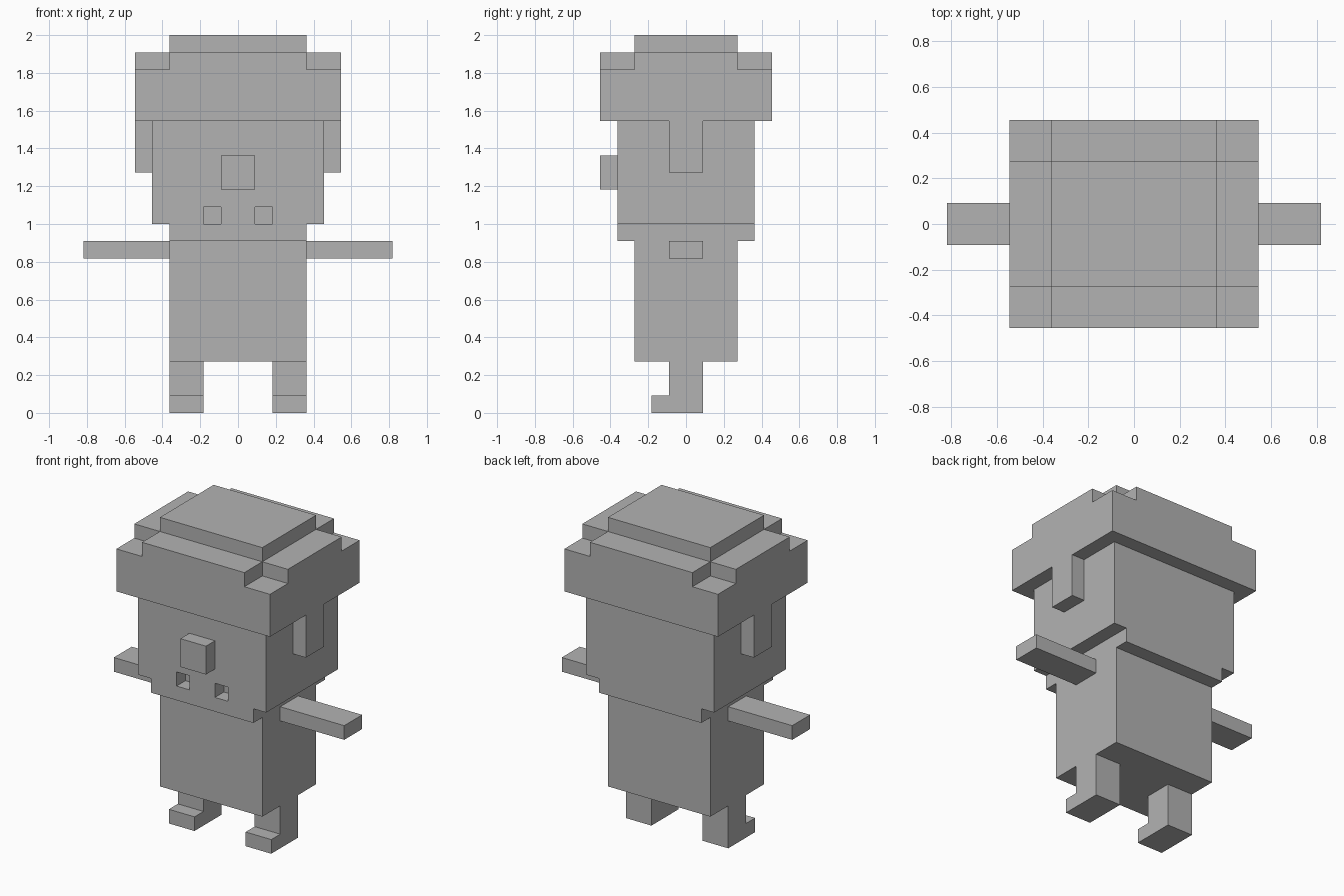
import bpy, bmesh

if "Cube" in bpy.data.objects:
    bpy.data.objects.remove(bpy.data.objects["Cube"])

U = 1 / 11  # one block: the figure is 22 blocks tall

grey = bpy.data.materials.new("plain grey")
grey.diffuse_color = (0.45, 0.45, 0.45, 1)
grey.use_nodes = True
grey.node_tree.nodes["Principled BSDF"].inputs["Base Color"].default_value = grey.diffuse_color


def finish(name, bm):
    """Scale block units to model units and make an object."""
    bmesh.ops.recalc_face_normals(bm, faces=bm.faces)
    bmesh.ops.scale(bm, vec=(U, U, U), verts=bm.verts)
    mesh = bpy.data.meshes.new(name)
    bm.to_mesh(mesh)
    bm.free()
    mesh.materials.append(grey)
    obj = bpy.data.objects.new(name, mesh)
    bpy.context.collection.objects.link(obj)
    return obj


def box(name, x, y, z):
    """Box from (min, max) ranges in blocks."""
    bm = bmesh.new()
    bmesh.ops.create_cube(bm, size=1)
    for v in bm.verts:
        v.co = [r[0] if c < 0 else r[1] for r, c in zip((x, y, z), v.co)]
    return finish(name, bm)


def prism(name, points, axis, lo, hi):
    """Outline of (horizontal, z) points pushed along axis 0 (x) or 1 (y)."""
    bm = bmesh.new()
    verts = [bm.verts.new((lo, a, b) if axis == 0 else (a, lo, b)) for a, b in points]
    face = bm.faces.new(verts)
    new = bmesh.ops.extrude_face_region(bm, geom=[face])["geom"]
    step = (hi - lo, 0, 0) if axis == 0 else (0, hi - lo, 0)
    bmesh.ops.translate(bm, vec=step, verts=[g for g in new if isinstance(g, bmesh.types.BMVert)])
    return finish(name, bm)


def span(side, a, b):
    """Range a..b on the right, mirrored for the left."""
    return tuple(sorted((side * a, side * b)))


# Torso
box("torso", (-4, 4), (-3, 3), (3, 10))

# Head with a narrower chin, and a nose
half = [(4, 10), (4, 11), (5, 11), (5, 17)]
outline = half + [(-x, z) for x, z in reversed(half)]
head = prism("head", outline, 1, -4, 4)
box("nose", (-1, 1), (-5, -4), (13, 15))

# Hat: brim, raised crown, and a lower step on each side
box("hat_brim", (-6, 6), (-5, 5), (17, 20))
box("hat_crown", (-4, 4), (-3, 3), (20, 22))

for side, label in ((1, "right"), (-1, "left")):
    box("hat_side_step_" + label, span(side, 4, 6), (-3, 3), (20, 21))
    box("hat_front_step" if side > 0 else "hat_back_step",
        (-4, 4), span(-side, 3, 5), (20, 21))
    box("ear_flap_" + label, span(side, 5, 6), (-1, 1), (14, 17))
    box("arm_" + label, span(side, 4, 9), (-1, 1), (9, 10))

    # Leg and foot in one L-shaped piece
    lo, hi = span(side, 2, 4)
    prism("leg_" + label, [(-2, 0), (1, 0), (1, 3), (-1, 3), (-1, 1), (-2, 1)], 0, lo, hi)

    # Square hole in the face below the nose
    cutter = box("face_hole_cutter_" + label, span(side, 1, 2), (-4.5, -3), (11, 12))
    cutter.hide_render = True
    cutter.hide_viewport = True
    cut = head.modifiers.new("face_hole_" + label, "BOOLEAN")
    cut.operation = "DIFFERENCE"
    cut.solver = "EXACT"
    cut.object = cutter
